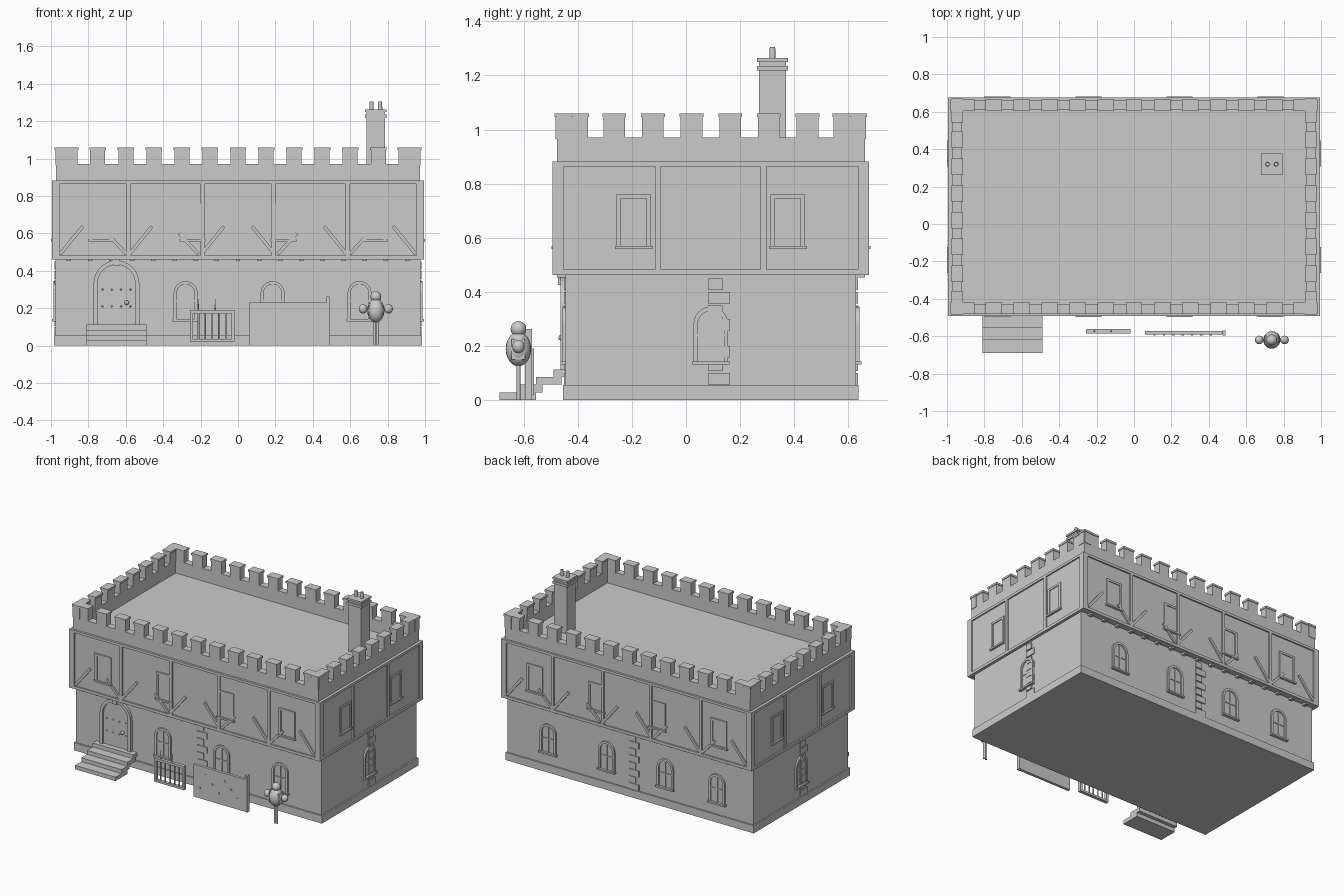
import bpy, bmesh, math
from mathutils import Matrix, Vector

cube = bpy.data.objects.get("Cube")
if cube:
    bpy.data.objects.remove(cube, do_unlink=True)

stone = bpy.data.materials.new("pale grey stone")
stone.use_nodes = True
GREY = (0.6, 0.6, 0.6, 1)
stone.diffuse_color = GREY
stone.node_tree.nodes["Principled BSDF"].inputs["Base Color"].default_value = GREY

YC = 0.092                        # centre of the house in depth
WALL = (0.537, 0.975)             # lower wall distance: front/back, sides
UPPER = (0.575, 0.985)            # upper wall distance
I = Matrix()


def facing(k):
    """Frame of wall k (front, right, back, left): x along, -y outward."""
    return Matrix.Translation((0, YC, 0)) @ Matrix.Rotation(k * math.pi / 2, 4, 'Z')


class Part:
    """Collects shapes into one named object."""

    def __init__(self, name):
        self.name, self.bm = name, bmesh.new()

    def box(self, x, y, z, m=I):
        c = Vector(((a + b) / 2 for a, b in (x, y, z)))
        s = [abs(b - a) for a, b in (x, y, z)]
        bmesh.ops.create_cube(self.bm, matrix=m @ Matrix.Translation(c) @ Matrix.Diagonal((*s, 1)))

    def beam(self, a, b, width, y, m):
        """Bar in a wall plane between two (along, height) points."""
        d = Vector(b) - Vector(a)
        turn = Matrix.Translation((a[0], 0, a[1])) @ Matrix.Rotation(-math.atan2(d.y, d.x), 4, 'Y')
        self.box((0, d.length), y, (-width / 2, width / 2), m @ turn)

    def ball(self, p, size, m=I):
        r = bmesh.ops.create_uvsphere(self.bm, u_segments=20, v_segments=12, radius=1,
                                      matrix=m @ Matrix.Translation(p) @ Matrix.Diagonal((*size, 1)))
        for v in r["verts"]:
            for f in v.link_faces:
                f.smooth = True

    def rod(self, p, r, h, m=I, sides=12, top=None):
        bmesh.ops.create_cone(self.bm, cap_ends=True, segments=sides, radius1=r,
                              radius2=r if top is None else top, depth=h,
                              matrix=m @ Matrix.Translation((p[0], p[1], p[2] + h / 2)))

    def arch(self, u, z, w, h, y, m, rim=0):
        """Arched slab, or an arched ring if a rim width is given."""
        def outline(r):
            top = z + h - w / 2
            arc = [(u + r * math.cos(t * math.pi / 12), top + r * math.sin(t * math.pi / 12)) for t in range(13)]
            return [(u + r, z)] + arc + [(u - r, z)]

        def verts(r, depth):
            return [self.bm.verts.new(m @ Vector((a, depth, b))) for a, b in outline(r)]
        of, ob = verts(w / 2, y[0]), verts(w / 2, y[1])
        if not rim:
            faces = [of, ob[::-1]]
            pairs = [(of, ob)]
        else:
            jf, jb = verts(w / 2 - rim, y[0]), verts(w / 2 - rim, y[1])
            faces = [(of[0], jf[0], jb[0], ob[0]), (of[-1], jf[-1], jb[-1], ob[-1])]
            pairs = [(of, ob), (of, jf), (jf, jb), (jb, ob)]
        for p, q in pairs:
            faces += [(p[i], p[i + 1], q[i + 1], q[i]) for i in range(len(p) - 1)]
        if not rim:
            faces.append((of[0], ob[0], ob[-1], of[-1]))
        for f in faces:
            self.bm.faces.new(f)

    def done(self):
        bmesh.ops.recalc_face_normals(self.bm, faces=self.bm.faces)
        mesh = bpy.data.meshes.new(self.name)
        self.bm.to_mesh(mesh)
        self.bm.free()
        mesh.materials.append(stone)
        bpy.context.collection.objects.link(bpy.data.objects.new(self.name, mesh))


def centred(name, half_x, half_y, z):
    p = Part(name)
    p.box((-half_x, half_x), (YC - half_y, YC + half_y), z)
    p.done()


# Main masses
centred("plinth", 0.985, 0.547, (0, 0.055))
centred("lower_walls", 0.975, 0.537, (0.01, 0.47))
centred("upper_walls", 0.985, 0.575, (0.465, 0.88))

# Parapet walls and merlons
parapet, merlons = Part("parapet"), Part("merlons")
for k in range(4):
    m, side = facing(k), k % 2
    half, d = ((0.973, 0.57), (0.57, 0.973))[side]
    parapet.box((-half, half), (-d, -d + 0.05), (0.875, 0.97), m)
    step, count = ((0.15, 5), (0.143, 2.5))[side]
    spots = [((i - count) * step, 0.04) for i in range(int(2 * count) + 1)]
    spots += [(s * (half - 0.056), 0.06) for s in (-1, 1)]
    for u, w in spots:
        merlons.box((u - w, u + w), (-d, -d + 0.052), (0.965, 1.048), m)
        w += 0.004
        merlons.box((u - w, u + w), (-d - 0.004, -d + 0.058), (1.046, 1.06), m)
parapet.done()
merlons.done()

# Timber framing of the upper storey
timber = Part("timber_frame")
for k in range(4):
    m, side = facing(k), k % 2
    d, half = UPPER[side], UPPER[1 - side]
    y = (-d - 0.01, -d + 0.01)
    for z in ((0.462, 0.482), (0.864, 0.882)):
        timber.box((-half - 0.01, half + 0.01), y, z, m)
    for s in (-1, 1):
        timber.box((s * (half - 0.03), s * (half + 0.01)), y, (0.462, 0.882), m)
        for stud in ((0.195,) if side else (0.19, 0.587)):
            timber.box((s * stud - 0.011, s * stud + 0.011), y, (0.47, 0.87), m)
        if not side:
            for stud in (0.2, 0.585, 0.955):
                timber.beam((s * (stud - 0.005), 0.49), (s * (stud - 0.125), 0.638), 0.018, y, m)
                if stud < 0.9:
                    timber.beam((s * (stud + 0.012), 0.49), (s * (stud + 0.115), 0.6), 0.018, y, m)
timber.done()

# Joist ends below the overhang
joists = Part("joist_ends")
for k in (0, 2):
    for i in range(17):
        u = (i - 8) * 0.113
        joists.box((u - 0.012, u + 0.012), (-0.57, -0.53), (0.452, 0.47), facing(k))
joists.done()

# Square upper windows
upper = Part("upper_windows")
for k in range(4):
    m, d = facing(k), UPPER[k % 2]
    for u in ((-0.285, 0.285) if k % 2 else (-0.73, -0.243, 0.243, 0.73)):
        for s in (-1, 1):
            upper.box((u + s * 0.047, u + s * 0.064), (-d - 0.008, -d + 0.01), (0.565, 0.76), m)
        upper.box((u - 0.064, u + 0.064), (-d - 0.008, -d + 0.01), (0.745, 0.76), m)
        upper.box((u - 0.047, u + 0.047), (-d - 0.002, -d + 0.01), (0.565, 0.75), m)
        upper.box((u - 0.07, u + 0.07), (-d - 0.015, -d + 0.01), (0.558, 0.57), m)
upper.done()

# Arched lower windows
lower = Part("arched_windows")
for k, spots in enumerate(((-0.28, 0.185, 0.65), (0,), (-0.65, -0.185, 0.28, 0.69), (0,))):
    m, d = facing(k), WALL[k % 2]
    for u in spots:
        lower.arch(u, 0.14, 0.128, 0.205, (-d - 0.012, -d + 0.01), m, rim=0.016)
        lower.arch(u, 0.14, 0.1, 0.19, (-d - 0.003, -d + 0.01), m)
        lower.box((u - 0.005, u + 0.005), (-d - 0.008, -d + 0.01), (0.14, 0.335), m)
        lower.box((u - 0.05, u + 0.05), (-d - 0.008, -d + 0.01), (0.235, 0.243), m)
        lower.box((u - 0.07, u + 0.07), (-d - 0.02, -d + 0.01), (0.13, 0.142), m)
lower.done()

# Alternating stone blocks up the middle of each wall
quoins = Part("stone_blocks")
for k in range(4):
    m, d = facing(k), WALL[k % 2]
    for i in range(8):
        z = 0.056 + i * 0.05
        quoins.box((-0.01, 0.07 if i % 2 == 0 else 0.043), (-d - 0.007, -d + 0.01), (z, z + 0.043), m)
quoins.done()

# Front door with keystone, rivets and knob
door, m, d = Part("front_door"), facing(0), WALL[0]
door.arch(-0.65, 0.1, 0.245, 0.355, (-d - 0.02, -d + 0.01), m, rim=0.022)
door.arch(-0.65, 0.1, 0.205, 0.335, (-d - 0.006, -d + 0.01), m)
door.box((-0.667, -0.633), (-d - 0.028, -d + 0.01), (0.425, 0.465), m)
for z in (0.21, 0.3):
    for i in range(4):
        door.ball((-0.725 + i * 0.05, -d - 0.006, z), (0.005, 0.005, 0.005), m)
door.ball((-0.595, -d - 0.015, 0.23), (0.012, 0.012, 0.012), m)
door.done()

# Entrance steps
steps = Part("entrance_steps")
for i, (front, back) in enumerate(((-0.69, -0.555), (-0.62, -0.53), (-0.555, -0.46), (-0.49, -0.44))):
    steps.box((-0.81, -0.49), (front, back), (i * 0.028, i * 0.028 + 0.028))
steps.done()

# Barred gate
gate = Part("barred_gate")
for z in ((0.02, 0.035), (0.172, 0.19)):
    gate.box((-0.255, -0.02), (-0.585, -0.562), z)
for x in (-0.248, -0.027):
    gate.box((x - 0.008, x + 0.008), (-0.585, -0.562), (0.02, 0.19))
for i in range(5):
    gate.rod((-0.212 + i * 0.037, -0.573, 0.025), 0.005, 0.155)
for x in (-0.212, -0.122):
    gate.rod((x, -0.573, 0.18), 0.004, 0.07, top=0.001)
gate.done()

# Free-standing board with end posts and studs
board = Part("yard_board")
board.box((0.06, 0.49), (-0.592, -0.572), (0, 0.232))
board.box((0.473, 0.49), (-0.595, -0.569), (0, 0.262))
for i in range(7):
    x, z = 0.11 + i * 0.05, 0.07 + 0.05 * (i * 2 % 3)
    board.box((x - 0.006, x + 0.006), (-0.596, -0.59), (z, z + 0.012))
board.done()

# Ornamental post with round head and side balls
post = Part("ornamental_post")
for x in (-0.008, 0.008):
    post.rod((0.737 + x, -0.62, 0), 0.007, 0.15)
post.ball((0.737, -0.62, 0.188), (0.046, 0.047, 0.064))
post.box((0.698, 0.776), (-0.645, -0.595), (0.15, 0.225))
post.ball((0.737, -0.62, 0.262), (0.029, 0.029, 0.029))
for s in (-1, 1):
    post.ball((0.737 + s * 0.068, -0.62, 0.197), (0.023, 0.023, 0.025))
post.done()

# Chimney with moulded cap and two pots
chimney = Part("chimney")
for r, z in ((0.05, (0.87, 1.255)), (0.058, (1.218, 1.235)), (0.058, (1.25, 1.264))):
    chimney.box((0.737 - r, 0.737 + r), (0.32 - r, 0.32 + r), z)
for s in (-1, 1):
    chimney.rod((0.737 + s * 0.023, 0.32, 1.26), 0.012, 0.045, top=0.01)
chimney.done()
